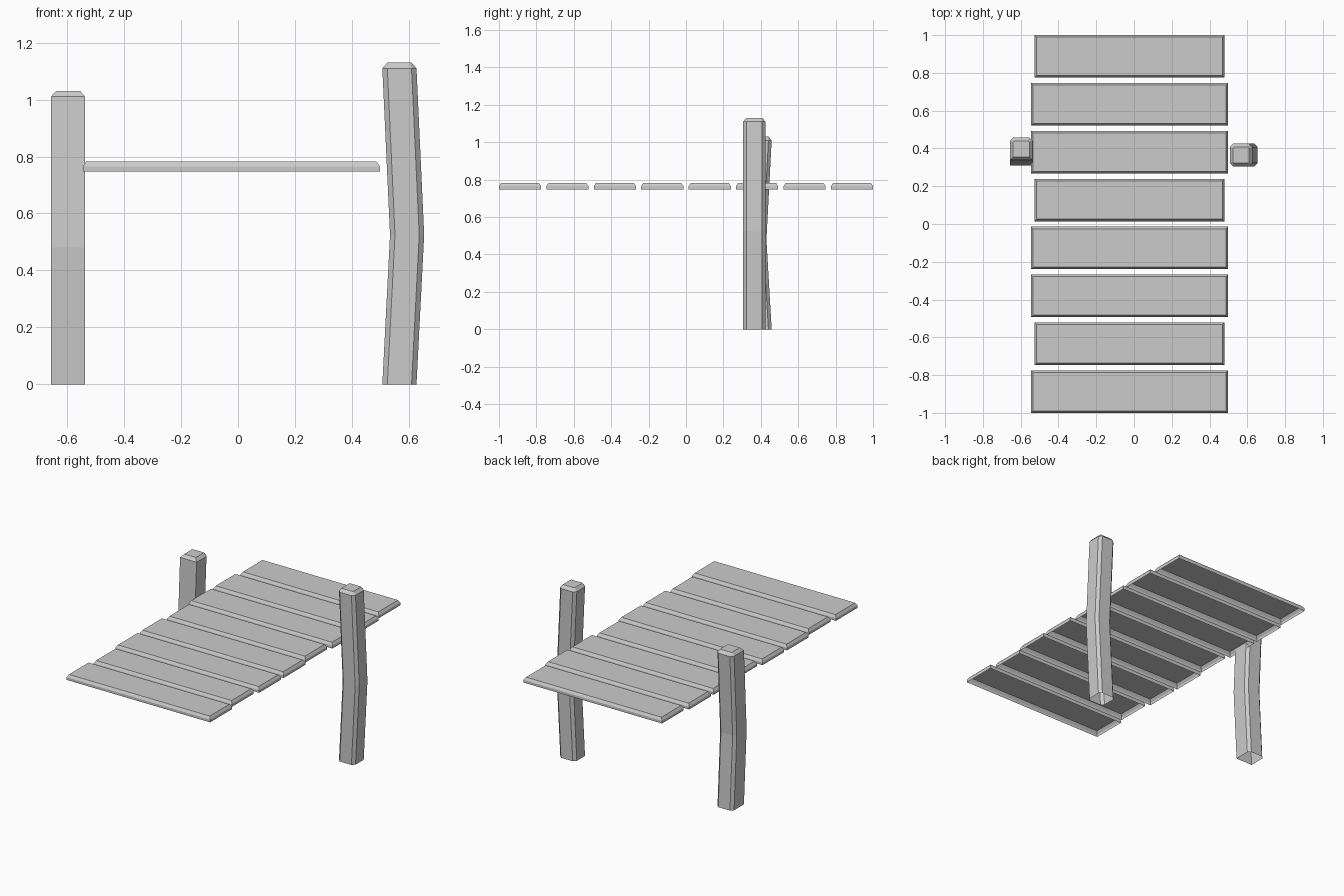
import bpy

if "Cube" in bpy.data.objects:
    bpy.data.objects.remove(bpy.data.objects["Cube"])


def loft(name, rings):
    """Skin matching rings of points; close the top, leave the underside open."""
    n = len(rings[0])
    verts = [p for ring in rings for p in ring]
    faces = [(k * n + i, k * n + (i + 1) % n, (k + 1) * n + (i + 1) % n, (k + 1) * n + i)
             for k in range(len(rings) - 1) for i in range(n)]
    faces.append(tuple(range((len(rings) - 1) * n, len(rings) * n)))
    mesh = bpy.data.meshes.new(name)
    mesh.from_pydata(verts, [], faces)
    ob = bpy.data.objects.new(name, mesh)
    bpy.context.collection.objects.link(ob)
    return ob


def section(cx, cy, z, hx, hy, front_cut=0.0, back_cut=0.0):
    """Rectangle, counter-clockwise, with optional cut corners front and back."""
    pts = []
    for sx, sy in ((-1, -1), (1, -1), (1, 1), (-1, 1)):
        c = front_cut if sy < 0 else back_cut
        along_x = (cx + sx * (hx - c), cy + sy * hy, z)
        along_y = (cx + sx * hx, cy + sy * (hy - c), z)
        if c == 0:
            pts.append(along_x)
        elif sx * sy > 0:
            pts += [along_y, along_x]
        else:
            pts += [along_x, along_y]
    return pts


def post(name, cx, cy, height, bend_z, bend, front_cut):
    """Square post, bowed at mid height, with a chamfered top."""
    h, c = 0.06, 0.0175
    bx, by = bend
    loft(name, [
        section(cx, cy, 0, h, h, front_cut, c),
        section(cx + bx, cy + by, bend_z, h, h, front_cut, c),
        section(cx, cy, height - 0.02, h, h, front_cut, c),
        section(cx, cy, height, h - c, h - c, front_cut * 0.3, c * 0.3),
    ])


# Deck planks, every third one slightly shorter
for i in range(8):
    y = 0.8875 - i * 1.775 / 7
    half = 0.5025 if i % 3 == 0 else 0.5215
    loft(f"plank_{i + 1}", [
        section(-0.0235, y, 0.748, half, 0.1125),
        section(-0.0235, y, 0.765, half, 0.1125),
        section(-0.0235, y, 0.782, half - 0.011, 0.1015),
    ])

# Bowed posts on either side of the deck
post("right_post", 0.567, 0.365, 1.13, 0.525, (0.027, 0), 0.0175)
post("left_post", -0.597, 0.398, 1.03, 0.48, (0, -0.028), 0.0)
